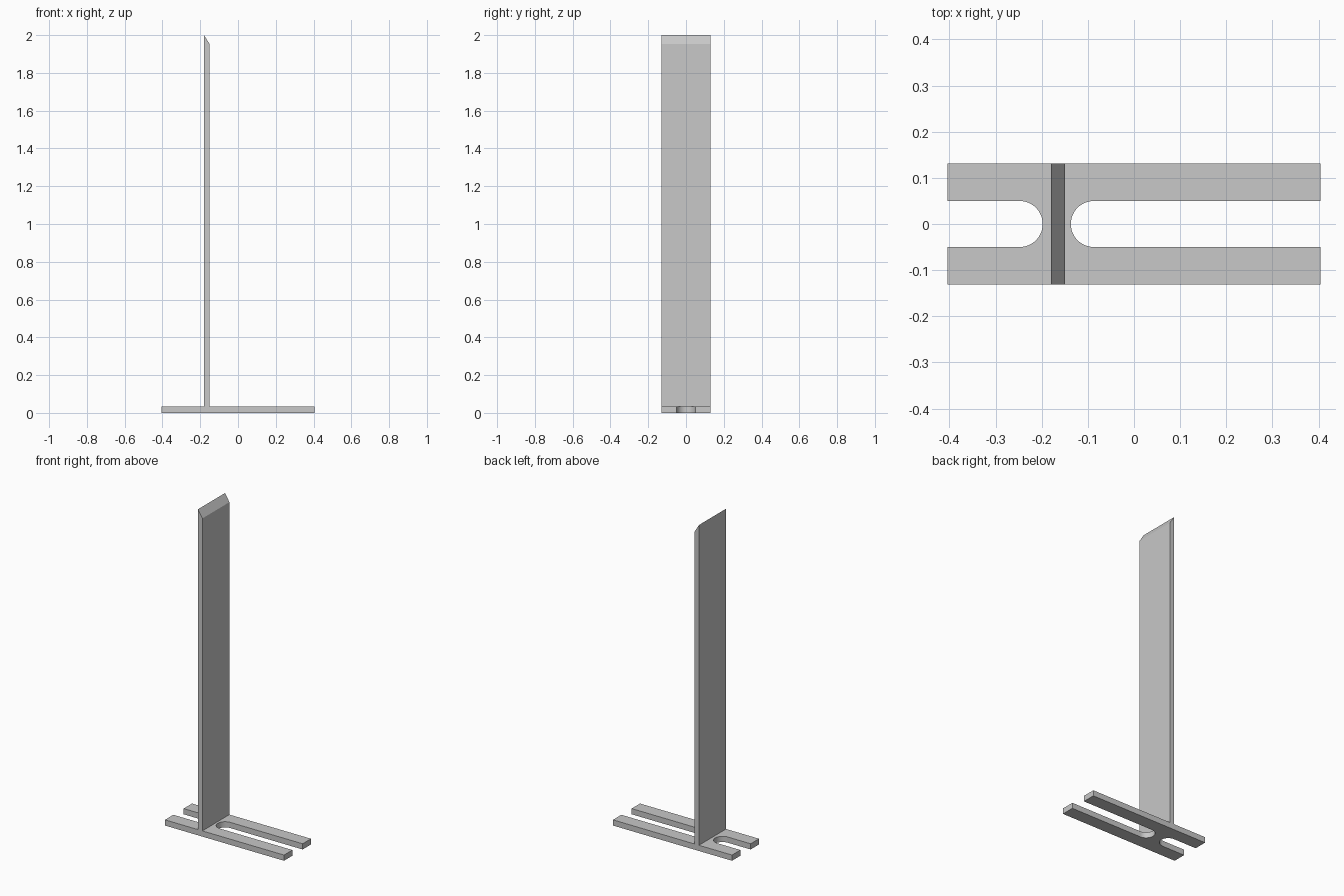
import bpy, bmesh
from math import cos, sin, pi

cube = bpy.data.objects.get("Cube")
if cube:
    bpy.data.objects.remove(cube, do_unlink=True)

HALF_LEN, HALF_WID, THICK = 0.404, 0.131, 0.035
SLOT_R = 0.05
SHORT_SLOT_X, LONG_SLOT_X = -0.248, -0.087   # centres of the rounded slot ends

grey = bpy.data.materials.new("plain_grey")
grey.use_nodes = True
colour = (0.58, 0.58, 0.58, 1)
grey.diffuse_color = colour
grey.node_tree.nodes["Principled BSDF"].inputs["Base Color"].default_value = colour


def extrude_profile(name, points, offset):
    """Fill a closed outline and extrude it along the offset vector."""
    bm = bmesh.new()
    face = bm.faces.new([bm.verts.new(p) for p in points])
    result = bmesh.ops.extrude_face_region(bm, geom=[face])
    moved = [g for g in result["geom"] if isinstance(g, bmesh.types.BMVert)]
    bmesh.ops.translate(bm, verts=moved, vec=offset)
    if not face.is_valid or len(bm.faces) < len(points) + 2:
        bm.faces.new([v for v in face.verts])
    bmesh.ops.recalc_face_normals(bm, faces=bm.faces)
    mesh = bpy.data.meshes.new(name)
    bm.to_mesh(mesh)
    bm.free()
    mesh.materials.append(grey)
    obj = bpy.data.objects.new(name, mesh)
    bpy.context.collection.objects.link(obj)
    return obj


def slot_end(cx, side, steps=24):
    """Half circle bulging toward side, from the -side edge round to the other."""
    return [(cx + side * SLOT_R * cos(a), side * SLOT_R * sin(a), 0)
            for a in (-pi / 2 + pi * i / steps for i in range(steps + 1))]


# Base: a flat bar with an open round-ended slot from each end
outline = [(-HALF_LEN, -HALF_WID, 0), (HALF_LEN, -HALF_WID, 0),
           (HALF_LEN, -SLOT_R, 0)]
outline += slot_end(LONG_SLOT_X, -1)[::-1]
outline += [(HALF_LEN, SLOT_R, 0), (HALF_LEN, HALF_WID, 0),
            (-HALF_LEN, HALF_WID, 0), (-HALF_LEN, SLOT_R, 0)]
outline += slot_end(SHORT_SLOT_X, 1)[::-1]
outline += [(-HALF_LEN, -SLOT_R, 0)]
base = extrude_profile("slotted_base", outline, (0, 0, THICK))

# Upright: a thin plate with its top cut to a slanted edge
side_profile = [(-0.18, -HALF_WID, THICK), (-0.15, -HALF_WID, THICK),
                (-0.15, -HALF_WID, 1.952), (-0.18, -HALF_WID, 2.0)]
extrude_profile("upright_plate", side_profile, (0, 2 * HALF_WID, 0))

# Smooth the rounded slot ends only
bpy.ops.object.select_all(action='DESELECT')
base.select_set(True)
bpy.context.view_layer.objects.active = base
bpy.ops.object.shade_smooth_by_angle(angle=pi / 6)
